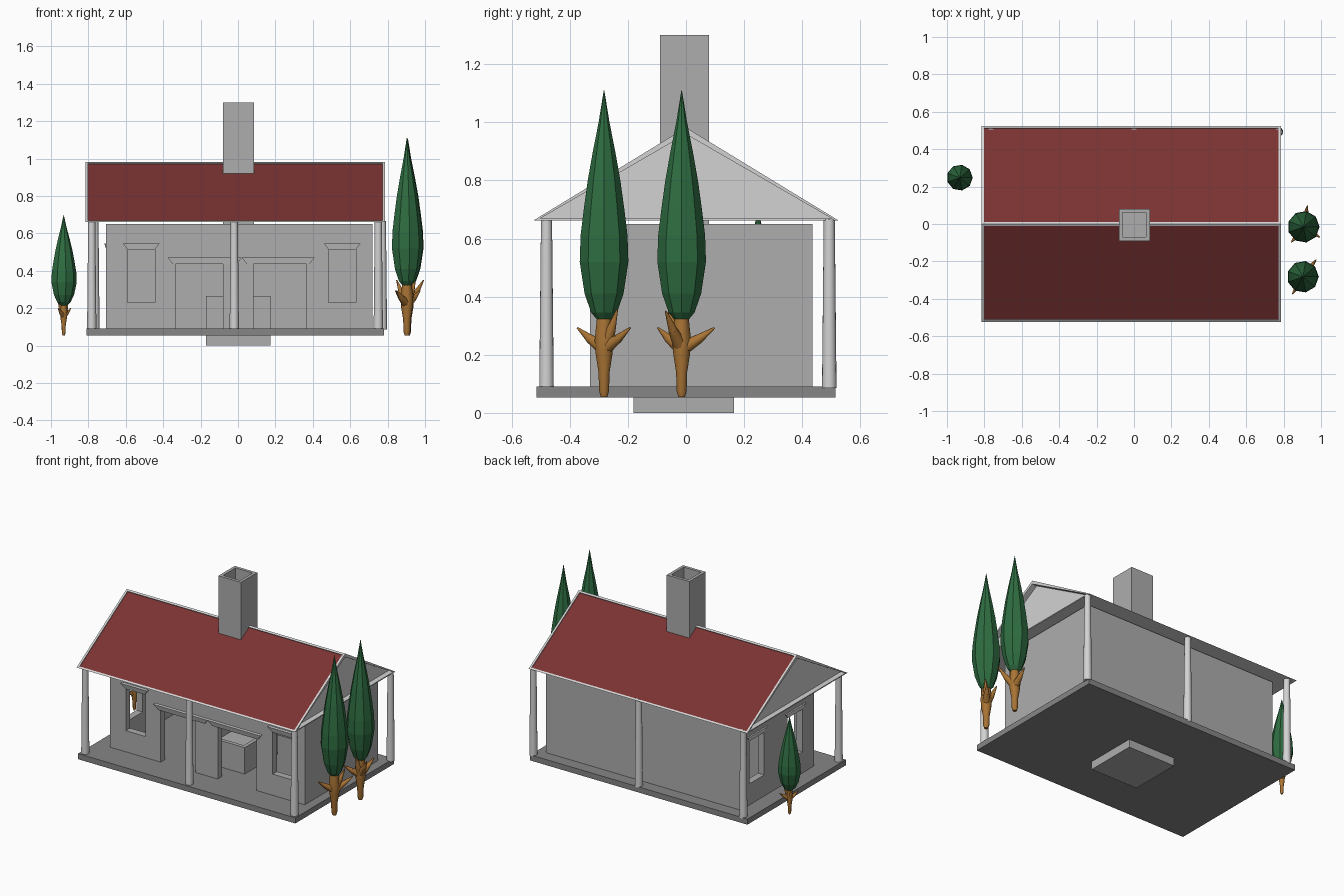
import bpy, bmesh, math
from mathutils import Vector, Matrix

if "Cube" in bpy.data.objects:
    bpy.data.objects.remove(bpy.data.objects["Cube"])


def mat(name, rgb):
    m = bpy.data.materials.new(name)
    m.diffuse_color = (*rgb, 1)
    m.use_nodes = True
    m.node_tree.nodes["Principled BSDF"].inputs["Base Color"].default_value = m.diffuse_color
    return m


STONE = mat("stone grey", (0.42, 0.42, 0.42))
DARK = mat("floor grey", (0.24, 0.24, 0.24))
TRIM = mat("pale trim", (0.65, 0.65, 0.65))
RED = mat("roof red", (0.20, 0.032, 0.032))
GREEN = mat("leaf green", (0.027, 0.15, 0.052))
BARK = mat("bark brown", (0.40, 0.175, 0.035))


def finish(name, bm, *mats, smooth=False):
    bmesh.ops.recalc_face_normals(bm, faces=bm.faces[:])
    me = bpy.data.meshes.new(name)
    bm.to_mesh(me)
    bm.free()
    for m in mats:
        me.materials.append(m)
    for p in me.polygons:
        p.use_smooth = smooth and len(p.vertices) == 4
    ob = bpy.data.objects.new(name, me)
    bpy.context.collection.objects.link(ob)
    return ob


def add_box(bm, x0, x1, y0, y1, z0, z1):
    m = Matrix.Translation(((x0 + x1) / 2, (y0 + y1) / 2, (z0 + z1) / 2))
    m = m @ Matrix.Diagonal((x1 - x0, y1 - y0, z1 - z0, 1))
    bmesh.ops.create_cube(bm, size=1, matrix=m)


def box(name, dims, m, well=None):
    """Box; well=(rim, depth) sinks a square hollow into its top."""
    bm = bmesh.new()
    add_box(bm, *dims)
    if well:
        bm.normal_update()
        top = max(bm.faces, key=lambda f: f.normal.z)
        bmesh.ops.inset_region(bm, faces=[top], thickness=well[0])
        r = bmesh.ops.extrude_discrete_faces(bm, faces=[top])["faces"][0]
        bmesh.ops.translate(bm, verts=r.verts[:], vec=(0, 0, -well[1]))
    return finish(name, bm, m)


def lathe(bm, rings, sides):
    """Loft through (centre, radius) rings, horizontal sections, capped."""
    loops = []
    for c, r in rings:
        loops.append([bm.verts.new((c[0] + r * math.cos(2 * math.pi * i / sides),
                                    c[1] + r * math.sin(2 * math.pi * i / sides), c[2]))
                      for i in range(sides)])
    for a, b in zip(loops, loops[1:]):
        for i in range(sides):
            j = (i + 1) % sides
            bm.faces.new((a[i], a[j], b[j], b[i]))
    bm.faces.new(loops[0][::-1])
    bm.faces.new(loops[-1])


def limb(bm, a, b, r0, r1):
    a, b = Vector(a), Vector(b)
    d = b - a
    m = Matrix.Translation((a + b) / 2) @ d.to_track_quat('Z', 'Y').to_matrix().to_4x4()
    bmesh.ops.create_cone(bm, cap_ends=True, segments=8, radius1=r0, radius2=r1,
                          depth=d.length, matrix=m)


# Floor slab, and the hollow hearth block that passes through it
box("floor_slab", (-0.81, 0.78, -0.515, 0.515, 0.053, 0.09), DARK)
box("hearth_block", (-0.17, 0.175, -0.18, 0.165, 0, 0.265), STONE, (0.035, 0.1))

# House walls with cut openings
T = 0.045
X0, X1, Y0, Y1 = -0.705, 0.72, -0.33, 0.435
walls = box("house_walls", (X0, X1, Y0, Y1, 0.085, 0.65), STONE)


def cut(name, boxes):
    bm = bmesh.new()
    for b in boxes:
        add_box(bm, *b)
    c = finish(name, bm, STONE)
    c.hide_render = True
    c.hide_viewport = False
    c.display_type = 'WIRE'
    md = walls.modifiers.new(name, 'BOOLEAN')
    md.operation = 'DIFFERENCE'
    md.solver = 'EXACT'
    md.object = c


front_windows = [(-0.59, -0.445), (0.485, 0.63)]
doors = [(-0.335, -0.08), (0.083, 0.365)]
side_windows = [(0.19, 0.345), (-0.21, -0.055)]
cut("room_cutter", [(X0 + T, X1 - T, Y0 + T, Y1 - T, 0, 0.8)])
cut("opening_cutter",
    [(a, b, Y0 - 0.1, Y0 + T + 0.05, 0.23, 0.52) for a, b in front_windows]
    + [(a, b, Y0 - 0.1, Y0 + T + 0.05, 0.03, 0.44) for a, b in doors]
    + [(X0 - 0.1, X0 + T + 0.05, a, b, 0.23, 0.52) for a, b in side_windows])


# Lintels: flared blocks, wider and deeper at the top
def lintel(name, a, b, z0, z1, side=False):
    bm = bmesh.new()
    add_box(bm, a, b, -0.02, 0.02, z0, z1)
    for v in bm.verts:
        if v.co.z < (z0 + z1) / 2:
            v.co.x += 0.028 if v.co.x < (a + b) / 2 else -0.028
            if v.co.y < 0:
                v.co.y = -0.008
    if side:  # turn to face -x
        bm.transform(Matrix.Translation((X0 + 0.01, 0, 0)) @ Matrix.Rotation(-math.pi / 2, 4, 'Z'))
    else:
        bm.transform(Matrix.Translation((0, Y0, 0)))
    finish(name, bm, TRIM)


for i, (a, b) in enumerate(front_windows):
    lintel(f"front_window_lintel_{i}", a - 0.025, b + 0.025, 0.51, 0.545)
for i, (a, b) in enumerate([(-0.375, 0.02), (0.02, 0.41)]):
    lintel(f"door_lintel_{i}", a, b, 0.435, 0.47)
for i, (a, b) in enumerate(side_windows):
    lintel(f"side_window_lintel_{i}", -b - 0.025, -a + 0.025, 0.51, 0.545, True)

# Columns
for row, y, xs in (("front", -0.48, (-0.782, -0.02, 0.75)), ("back", 0.493, (-0.765, 0.0, 0.772))):
    for i, x in enumerate(xs):
        bm = bmesh.new()
        lathe(bm, [((x, y, 0.085), 0.025), ((x, y, 0.667), 0.019)], 16)
        finish(f"{row}_column_{i}", bm, TRIM, smooth=True)

# Gable roof: prism with sunk red slopes and sunk pediments
bm = bmesh.new()
ends = []
for x in (-0.815, 0.785):
    ends.append([bm.verts.new((x, y, z)) for y, z in ((-0.525, 0.662), (0.525, 0.662), (0, 0.982))])
bm.faces.new(ends[0])
bm.faces.new(ends[1][::-1])
for i in range(3):
    j = (i + 1) % 3
    bm.faces.new((ends[0][i], ends[0][j], ends[1][j], ends[1][i]))
bmesh.ops.recalc_face_normals(bm, faces=bm.faces[:])
slopes = [f for f in bm.faces if f.normal.z > 0.1]
gables = [f for f in bm.faces if abs(f.normal.x) > 0.9]


def sink(f, width, depth):
    n = f.normal.copy()
    bmesh.ops.inset_region(bm, faces=[f], thickness=width)
    r = bmesh.ops.extrude_discrete_faces(bm, faces=[f])["faces"][0]
    bmesh.ops.translate(bm, verts=r.verts[:], vec=-n * depth)
    return r


for f in slopes:
    sink(f, 0.019, 0.006).material_index = 1
for f in gables:
    sink(f, 0.023, 0.035)
finish("gable_roof", bm, TRIM, RED)

# Chimney
box("chimney", (-0.08, 0.085, -0.09, 0.08, 0.645, 1.3), STONE, (0.028, 0.15))


# Cypress trees: faceted spindle crown on a forked trunk
CROWN = [(0.318, 0.022), (0.345, 0.045), (0.41, 0.068), (0.52, 0.085), (0.61, 0.082), (0.70, 0.071),
         (0.80, 0.057), (0.90, 0.039), (1.0, 0.019), (1.11, 0.001)]


def tree(name, x, y, tips, wide=1.0, trunk_wide=1.0, tall=1.0):
    place = Matrix.Translation((x, y, 0.055))
    lower = Matrix.Translation((0, 0, -0.055))
    bm = bmesh.new()
    lathe(bm, [((0, 0, z), r) for z, r in CROWN], 9)
    bm.transform(place @ Matrix.Diagonal((wide, wide, tall, 1)) @ lower)
    finish(name + "_crown", bm, GREEN)
    bm = bmesh.new()
    lathe(bm, [((0, 0, 0.055), 0.012), ((0, 0, 0.075), 0.018), ((0, 0, 0.14), 0.02),
               ((0, 0, 0.2), 0.03), ((0, 0, 0.25), 0.034), ((0, 0, 0.36), 0.022)], 10)
    for t in tips:
        limb(bm, (0, 0, 0.22), (t[0] * 0.55, t[1] * 0.55, 0.22 + (t[2] - 0.22) * 0.5), 0.026, 0.016)
        limb(bm, (t[0] * 0.5, t[1] * 0.5, 0.22 + (t[2] - 0.22) * 0.45), t, 0.017, 0.003)
    bm.transform(place @ Matrix.Diagonal((trunk_wide, trunk_wide, tall, 1)) @ lower)
    finish(name + "_trunk", bm, BARK, smooth=True)


FORK_A = [(-0.055, -0.092, 0.293), (0.07, 0.09, 0.293), (0.045, 0.045, 0.355), (-0.055, 0.03, 0.35)]
FORK_B = [(0.02, 0.113, 0.293), (-0.065, -0.082, 0.293), (0.085, -0.055, 0.35), (0.0, -0.045, 0.355)]
tree("front_right_tree", 0.903, -0.282, FORK_A)
tree("middle_right_tree", 0.907, -0.015, FORK_B)
tree("left_tree", -0.932, 0.248, FORK_A, 0.82, 0.55, 0.61)
